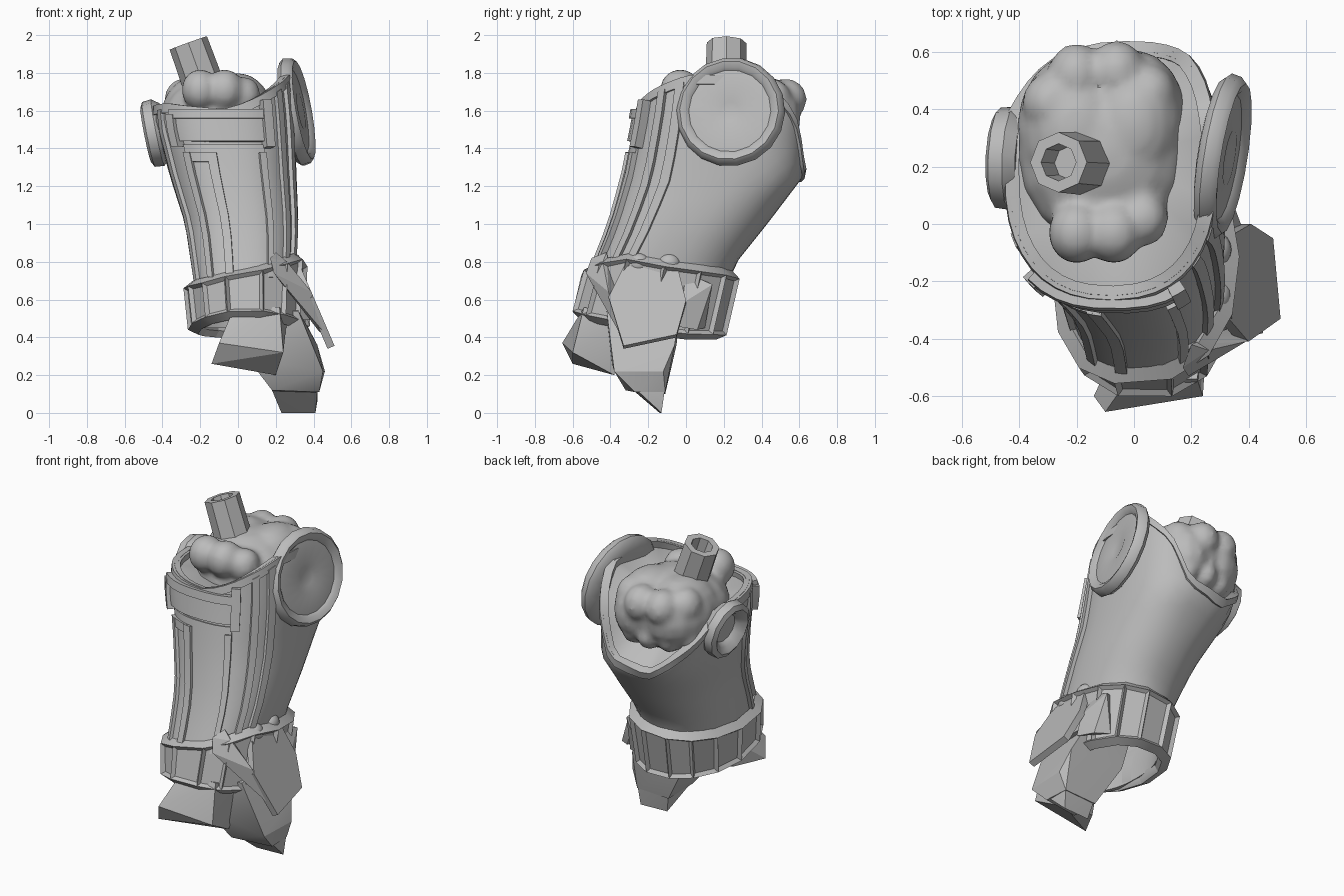
import bpy, bmesh, math
from mathutils import Vector, Matrix

if "Cube" in bpy.data.objects:
    bpy.data.objects.remove(bpy.data.objects["Cube"])

grey = bpy.data.materials.new("plain grey")
grey.diffuse_color = (0.5, 0.5, 0.5, 1)
grey.use_nodes = True
grey.node_tree.nodes["Principled BSDF"].inputs["Base Color"].default_value = grey.diffuse_color


def finish(name, bm, thick=0.0, angle=38, recalc=False, voxel=0.0):
    if recalc:
        bmesh.ops.recalc_face_normals(bm, faces=bm.faces)
    me = bpy.data.meshes.new(name)
    bm.to_mesh(me)
    bm.free()
    ob = bpy.data.objects.new(name, me)
    bpy.context.collection.objects.link(ob)
    me.materials.append(grey)
    bpy.ops.object.select_all(action='DESELECT')
    bpy.context.view_layer.objects.active = ob
    ob.select_set(True)
    if thick:
        m = ob.modifiers.new("thickness", 'SOLIDIFY')
        m.thickness, m.offset = thick, -1
        bpy.ops.object.modifier_apply(modifier=m.name)
    if voxel:
        m = ob.modifiers.new("blend", 'REMESH')
        m.mode, m.voxel_size = 'VOXEL', voxel
        bpy.ops.object.modifier_apply(modifier=m.name)
        m = ob.modifiers.new("soften", 'SMOOTH')
        m.iterations = 4
        bpy.ops.object.modifier_apply(modifier=m.name)
    bpy.ops.object.shade_smooth_by_angle(angle=math.radians(angle))
    return ob


def lerp_table(table, t):
    for a, b in zip(table, table[1:]):
        if t <= b[0]:
            f = max(0, (t - a[0]) / (b[0] - a[0]))
            return [p + (q - p) * f for p, q in zip(a[1:], b[1:])]
    return list(table[-1][1:])


# Sleeve extents: z, x min, x max, y min, y max
BODY = [(0.38, -0.20, 0.30, -0.52, 0.16), (0.6, -0.22, 0.29, -0.56, 0.19),
        (0.8, -0.25, 0.31, -0.47, 0.27), (1.0, -0.28, 0.32, -0.39, 0.43),
        (1.25, -0.36, 0.31, -0.32, 0.62), (1.55, -0.44, 0.30, -0.26, 0.64),
        (1.9, -0.42, 0.26, -0.20, 0.60)]
# Heights round the sleeve: angle from the front towards the right, height(s)
RIM = [(0, 1.61), (40, 1.72), (70, 1.79), (110, 1.79), (140, 1.60), (165, 1.32), (195, 1.26),
       (222, 1.38), (240, 1.46), (262, 1.62), (310, 1.64), (360, 1.61)]
CUFF = [(0, 0.55, 0.74), (60, 0.5, 0.82), (100, 0.42, 0.76), (180, 0.41, 0.70),
        (270, 0.44, 0.66), (315, 0.50, 0.68), (360, 0.55, 0.74)]


def on_body(deg, z, off=0.0):
    x0, x1, y0, y1 = lerp_table(BODY, z)
    s, c = math.sin(math.radians(deg)), math.cos(math.radians(deg))
    p = 0.80 if c > 0 else lerp_table([(1.0, 0.9), (1.3, 0.72)], z)[0]
    sx, sy = (math.copysign(abs(v) ** p, v) for v in (s, c))
    return Vector(((x0 + x1) / 2 + ((x1 - x0) / 2 + off) * sx,
                   (y0 + y1) / 2 - ((y1 - y0) / 2 + off) * sy, z))


def patch(name, a0, a1, lo, hi, off, thick, na=8, nz=6, inset=0, depth=0):
    """Curved plate following the sleeve; lo and hi are functions of angle."""
    bm = bmesh.new()
    rows = []
    for i in range(na + 1):
        a = a0 + (a1 - a0) * i / na
        l, h = lo(a % 360), hi(a % 360)
        rows.append([bm.verts.new(on_body(a, l + (h - l) * j / nz, off)) for j in range(nz + 1)])
    for i in range(na):
        for j in range(nz):
            bm.faces.new((rows[i][j], rows[i + 1][j], rows[i + 1][j + 1], rows[i][j + 1]))
    bmesh.ops.remove_doubles(bm, verts=bm.verts, dist=0.0005)
    if inset:
        bmesh.ops.inset_individual(bm, faces=bm.faces[:], thickness=inset, depth=-depth)
    return finish(name, bm, thick)


def flat(v):
    return lambda a: v


def rim(a):
    return lerp_table(RIM, a)[0]


# Main sleeve with its raised lip and the floor inside its mouth
patch("sleeve", 0, 360, flat(0.45), rim, 0, 0.02, 40, 14)
patch("sleeve_lip", 0, 360, lambda a: rim(a) - 0.05, rim, 0.015, 0.05, 40, 1)
bm = bmesh.new()
loop = [bm.verts.new(on_body(a, rim(a) - 0.04, -0.02)) for a in range(0, 360, 10)]
mid = bm.verts.new((-0.08, 0.22, 1.54))
for a, b in zip(loop, loop[1:] + loop[:1]):
    bm.faces.new((a, b, mid))
finish("mouth_floor", bm)

# Cuff with sunken panels
patch("cuff", -13, 347, lambda a: lerp_table(CUFF, a)[0],
      lambda a: lerp_table(CUFF, a)[1], 0.06, 0.06, 14, 1, 0.025, 0.02)

# Front plates, rails and long side ridges
patch("front_plate", -36, 26, flat(0.7), flat(1.42), 0.012, 0.03)
for i, (a, w) in enumerate([(-36, 7), (-14, 7), (20, 6)]):
    patch(f"front_rail_{i}", a, a + w, flat(0.72), flat(1.38), 0.03, 0.03, 2)
patch("front_rail_top", -30, -8, flat(1.33), flat(1.38), 0.025, 0.03, 4, 1)
patch("top_panel", -42, 30, flat(1.44), flat(1.60), 0.03, 0.04, 8, 2)
for i, (a, w, z0, z1) in enumerate([(-45, 8, 1.41, 1.58), (25, 8, 1.41, 1.66)]):
    patch(f"panel_clip_{i}", a, a + w, flat(z0), flat(z1), 0.05, 0.05, 2, 2)
patch("panel_ledge", -42, 30, flat(1.56), flat(1.61), 0.045, 0.05, 8, 1)
for i, a in enumerate((-66, 44, 60)):
    patch(f"side_ridge_{i}", a, a + 7, flat(0.7), lambda a: rim(a) - 0.03, 0.02, 0.03, 2, 8)


def lathe(name, centre, axis, profile, n):
    """Spin (radius, height) pairs round an axis."""
    bm = bmesh.new()
    q = Vector((0, 0, 1)).rotation_difference(Vector(axis).normalized())
    rings = [[bm.verts.new(Vector(centre) + q @ Vector((r * math.cos(k * math.tau / n),
              r * math.sin(k * math.tau / n), h))) for k in range(n)] for r, h in profile]
    for a, b in zip(rings, rings[1:]):
        for k in range(n):
            bm.faces.new((a[k], a[(k + 1) % n], b[(k + 1) % n], b[k]))
    bm.faces.new(rings[0])
    bm.faces.new(rings[-1])
    return finish(name, bm, recalc=True)


# Round side discs and the hollow post
lathe("right_disc", (0.305, 0.235, 1.595), (1, -0.16, 0.18),
      [(0.2, -0.05), (0.27, -0.035), (0.292, -0.01), (0.285, 0.025), (0.265, 0.045), (0.235, 0.035),
       (0.22, 0.02), (0.1, 0.03), (0.05, 0.015)], 18)
lathe("left_knob", (-0.445, 0.23, 1.48), (-1, 0.05, -0.2),
      [(0.15, -0.06), (0.18, -0.02), (0.175, 0.03), (0.145, 0.045), (0.11, 0.02), (0.09, -0.01)], 12)
lathe("post", (-0.17, 0.21, 1.70), (-0.36, 0.02, 1),
      [(0.11, 0), (0.105, 0.275), (0.065, 0.275), (0.06, 0.15)], 8)


def blobs(name, items, voxel=0.0):
    """Several ellipsoids, blended into one skin when voxel is set."""
    bm = bmesh.new()
    for centre, radii in items:
        m = Matrix.Translation(centre) @ Matrix.Diagonal((*radii, 1))
        bmesh.ops.create_uvsphere(bm, u_segments=16, v_segments=10, radius=1, matrix=m)
    return finish(name, bm, voxel=voxel)


# Rounded core inside the mouth, with lumps at front and back
core = [((-0.10, 0.25, 1.55), (0.31, 0.34, 0.24)), ((-0.20, 0.33, 1.57), (0.21, 0.27, 0.22)),
        ((0.0, 0.35, 1.57), (0.19, 0.26, 0.23))]
core += [((x, -0.03, 1.71), (0.10, 0.11, 0.11)) for x in (-0.20, -0.07)]
core += [((0.03, 0.02, 1.68), (0.09, 0.10, 0.10))]
core += [((x, y, 1.66), (0.10, 0.11, 0.11)) for x, y in ((-0.29, 0.42), (-0.2, 0.52), (-0.06, 0.53), (0.05, 0.45))]
core += [((x, y, 1.46), (0.07, 0.09, 0.09))
         for x, y in ((-0.32, 0.40), (-0.22, 0.47), (-0.10, 0.50), (0.02, 0.48), (0.10, 0.42))]
blobs("core", core, 0.02)


def hull(name, pts, angle=25):
    bm = bmesh.new()
    for p in pts:
        bm.verts.new(p)
    bmesh.ops.convex_hull(bm, input=bm.verts)
    return finish(name, bm, angle=angle, recalc=True)


# Parts hanging out of the cuff
hull("front_skirt", [(-0.14, -0.60, 0.26), (-0.10, -0.655, 0.37), (-0.02, -0.54, 0.56),
                     (0.22, -0.54, 0.56), (0.24, -0.60, 0.32), (0.20, -0.38, 0.20),
                     (-0.04, -0.42, 0.25), (0.0, -0.3, 0.5), (0.26, -0.3, 0.5)])
hull("inner_block", [(0.03, -0.42, 0.54), (0.32, -0.42, 0.54), (0.0, -0.04, 0.55), (0.32, -0.03, 0.55),
                     (0.05, -0.40, 0.29), (0.45, -0.38, 0.22), (0.42, -0.06, 0.36), (0.46, -0.12, 0.22),
                     (0.05, -0.05, 0.36), (0.18, -0.32, 0.12), (0.43, -0.27, 0.11),
                     (0.20, -0.11, 0.10), (0.42, -0.11, 0.11)])
hull("lower_tip", [(0.18, -0.28, 0.12), (0.42, -0.26, 0.12), (0.2, -0.11, 0.14), (0.42, -0.11, 0.14),
                   (0.23, -0.14, 0.0), (0.41, -0.13, 0.0), (0.42, -0.16, 0.06)])

# Slanted side shield with a raised border and its mount
bm = bmesh.new()
outline = [(-0.41, 0.62), (-0.33, 0.36), (-0.05, 0.42), (0.0, 0.60), (-0.05, 0.80), (-0.33, 0.78)]
face = bm.faces.new([bm.verts.new((0.32 + (0.83 - z) * 0.43, y, z)) for y, z in outline])
bm.normal_update()
if face.normal.x < 0:
    face.normal_flip()
bmesh.ops.inset_region(bm, faces=[face], thickness=0.03, depth=-0.012)
finish("side_shield", bm, 0.04)
hull("shield_mount", [(0.19, -0.44, 0.82), (0.20, 0.04, 0.78), (0.28, -0.33, 0.77), (0.28, -0.05, 0.78),
                      (0.39, -0.31, 0.49), (0.37, -0.03, 0.50), (0.25, -0.42, 0.5), (0.25, 0.06, 0.5)])
hull("shield_arm", [(0.17, -0.50, 0.82), (0.20, -0.42, 0.85), (0.26, -0.44, 0.80), (0.19, -0.53, 0.74),
                    (0.39, -0.41, 0.64), (0.46, -0.35, 0.42), (0.43, -0.32, 0.43), (0.30, -0.40, 0.6)])
hull("shield_back", [(0.29, 0.0, 0.74), (0.32, 0.14, 0.68), (0.35, 0.06, 0.44), (0.38, -0.02, 0.58),
                     (0.25, 0.1, 0.7), (0.26, 0.1, 0.45), (0.38, -0.06, 0.46)])
blobs("shield_bumps", [((0.29, y, 0.79), (0.05, 0.06, 0.055)) for y in (-0.25, -0.09)])
